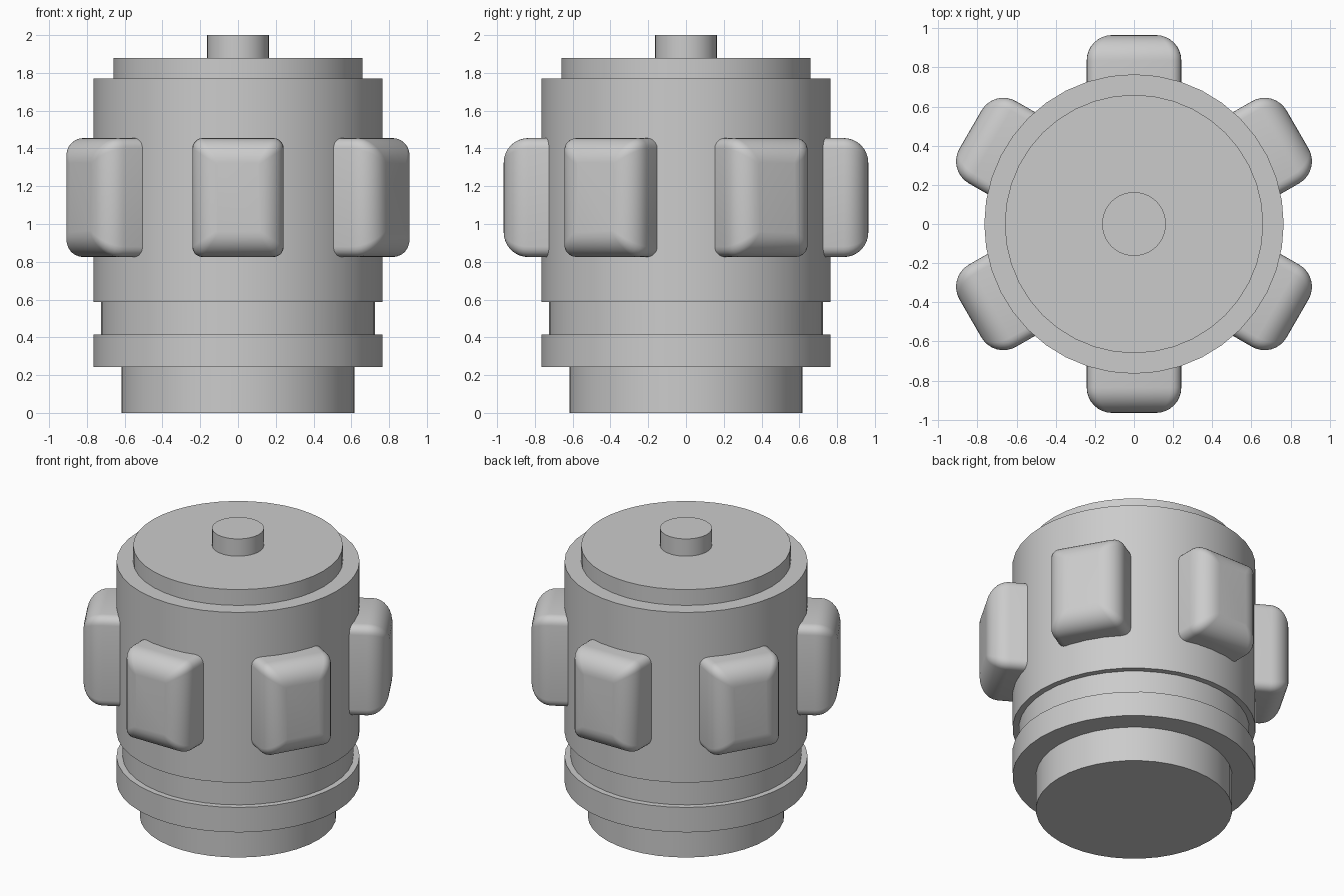
import bpy, bmesh
from math import sin, cos, pi, radians
from mathutils import Matrix, Vector

if "Cube" in bpy.data.objects:
    bpy.data.objects.remove(bpy.data.objects["Cube"])

SEGMENTS = 40


def finish(bm, name):
    """Turn a bmesh into a smooth-shaded object with sharp edges kept."""
    bmesh.ops.recalc_face_normals(bm, faces=bm.faces)
    mesh = bpy.data.meshes.new(name)
    bm.to_mesh(mesh)
    bm.free()
    obj = bpy.data.objects.new(name, mesh)
    bpy.context.collection.objects.link(obj)
    bpy.ops.object.select_all(action='DESELECT')
    obj.select_set(True)
    bpy.context.view_layer.objects.active = obj
    bpy.ops.object.shade_smooth_by_angle(angle=radians(35))
    return obj


def loft(rings, name):
    """Skin a stack of equal-length closed rings and cap both ends."""
    bm = bmesh.new()
    loops = [[bm.verts.new(p) for p in ring] for ring in rings]
    n = len(loops[0])
    for lower, upper in zip(loops, loops[1:]):
        for i in range(n):
            j = (i + 1) % n
            bm.faces.new((lower[i], lower[j], upper[j], upper[i]))
    bm.faces.new(loops[0])
    bm.faces.new(loops[-1])
    return finish(bm, name)


def circle(r, z):
    return [(r * cos(2 * pi * i / SEGMENTS), r * sin(2 * pi * i / SEGMENTS), z)
            for i in range(SEGMENTS)]


def rounded_rect(half_w, half_h, radius, x, zc, steps=5):
    """Rounded rectangle facing +x, at distance x from the axis."""
    pts = []
    for k, (sy, sz) in enumerate(((1, 1), (-1, 1), (-1, -1), (1, -1))):
        for s in range(steps + 1):
            a = (k + s / steps) * pi / 2
            pts.append(Vector((x,
                               sy * (half_w - radius) + radius * cos(a),
                               zc + sz * (half_h - radius) + radius * sin(a))))
    return pts


# Turned body: foot, flange, groove, drum, lid and top knob
profile = [(0.618, 0.0), (0.618, 0.243), (0.765, 0.243), (0.765, 0.416),
           (0.726, 0.416), (0.726, 0.588), (0.765, 0.588), (0.765, 1.77),
           (0.66, 1.77), (0.66, 1.88), (0.163, 1.88), (0.163, 2.0)]
loft([circle(r, z) for r, z in profile], "turned_body")

# Six soft-edged pads around the drum
HALF_W, HALF_H, CORNER, SOFT, OUTER, MID_Z = 0.242, 0.315, 0.055, 0.13, 0.965, 1.14
for n in range(6):
    turn = Matrix.Rotation(radians(30 + 60 * n), 4, 'Z')
    rings = [rounded_rect(HALF_W, HALF_H, CORNER, 0.62, MID_Z)]
    for s in range(9):
        a = s / 8 * pi / 2
        inset = SOFT * (1 - cos(a))
        rings.append(rounded_rect(HALF_W - inset, HALF_H - inset,
                                  CORNER - 0.35 * inset,
                                  OUTER - SOFT * (1 - sin(a)), MID_Z))
    loft([[turn @ p for p in ring] for ring in rings], f"side_pad_{n + 1}")
